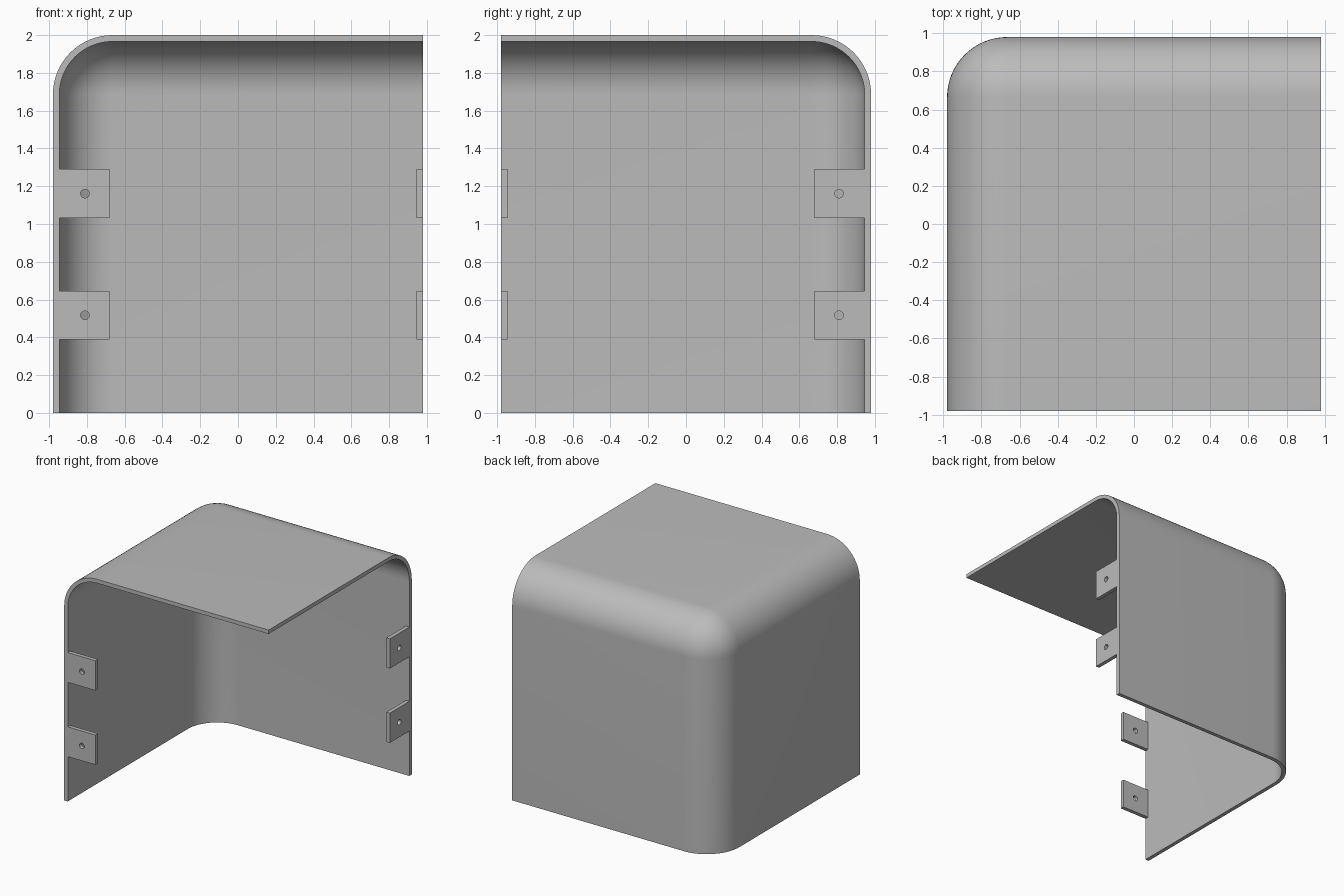
import bpy, bmesh, math
from mathutils import Vector

if "Cube" in bpy.data.objects:
    bpy.data.objects.remove(bpy.data.objects["Cube"], do_unlink=True)

HALF, TOP, WALL, RADIUS = 0.98, 2.0, 0.034, 0.315

grey = bpy.data.materials.new("light_grey")
grey.use_nodes = True
colour = (0.5, 0.5, 0.5, 1)
grey.diffuse_color = colour
grey.node_tree.nodes["Principled BSDF"].inputs["Base Color"].default_value = colour


def add_object(name, bm):
    bmesh.ops.recalc_face_normals(bm, faces=bm.faces)
    mesh = bpy.data.meshes.new(name)
    bm.to_mesh(mesh)
    bm.free()
    mesh.materials.append(grey)
    obj = bpy.data.objects.new(name, mesh)
    bpy.context.collection.objects.link(obj)
    return obj


# Corner cover: box with one rounded corner, three open sides, thickened inward
bm = bmesh.new()
bmesh.ops.create_cube(bm, size=2)
for v in bm.verts:
    v.co = (v.co.x * HALF, v.co.y * HALF, (v.co.z + 1) * TOP / 2)
corner = next(v for v in bm.verts if v.co.x < 0 and v.co.y > 0 and v.co.z > 1)
bmesh.ops.bevel(bm, geom=list(corner.link_edges), offset=RADIUS,
                offset_type='OFFSET', segments=16, profile=0.5, affect='EDGES')
bm.normal_update()
open_sides = [Vector((1, 0, 0)), Vector((0, -1, 0)), Vector((0, 0, -1))]
bmesh.ops.delete(bm, context='FACES', geom=[
    f for f in bm.faces if any(f.normal.dot(d) > 0.99 for d in open_sides)])
shell = add_object("corner_cover", bm)
solid = shell.modifiers.new("thickness", 'SOLIDIFY')
solid.thickness = WALL
solid.offset = -1
solid.use_even_offset = True
bpy.context.view_layer.objects.active = shell
shell.select_set(True)
bpy.ops.object.modifier_apply(modifier="thickness")
bpy.ops.object.shade_smooth_by_angle(angle=math.radians(30))
shell.select_set(False)


# Mounting tabs: drilled plates along the two open vertical edges
def add_tab(name, z, on_back):
    bm = bmesh.new()
    x0, x1, h = WALL - HALF, -0.68, 0.129
    outline = [(x0, z - h), (x1, z - h), (x1, z + h), (x0, z + h)]
    turns = [math.tau * i / 32 for i in range(32)]
    hole = [(-0.81 + 0.023 * math.cos(a), z + 0.023 * math.sin(a)) for a in turns]
    edges = []
    for loop in (outline, hole):
        vs = [bm.verts.new((x, -HALF, zz)) for x, zz in loop]
        edges += [bm.edges.new((vs[i - 1], vs[i])) for i in range(len(vs))]
    bmesh.ops.triangle_fill(bm, edges=edges, use_beauty=True)
    ext = bmesh.ops.extrude_face_region(bm, geom=list(bm.faces), use_keep_orig=True)
    for v in ext["geom"]:
        if isinstance(v, bmesh.types.BMVert):
            v.co.y += WALL
    # Swap across the diagonal for the back wall
    if on_back:
        for v in bm.verts:
            v.co = (-v.co.y, -v.co.x, v.co.z)
    add_object(name, bm)


for level, z in (("lower", 0.517), ("upper", 1.161)):
    add_tab(f"{level}_front_tab", z, False)
    add_tab(f"{level}_back_tab", z, True)
